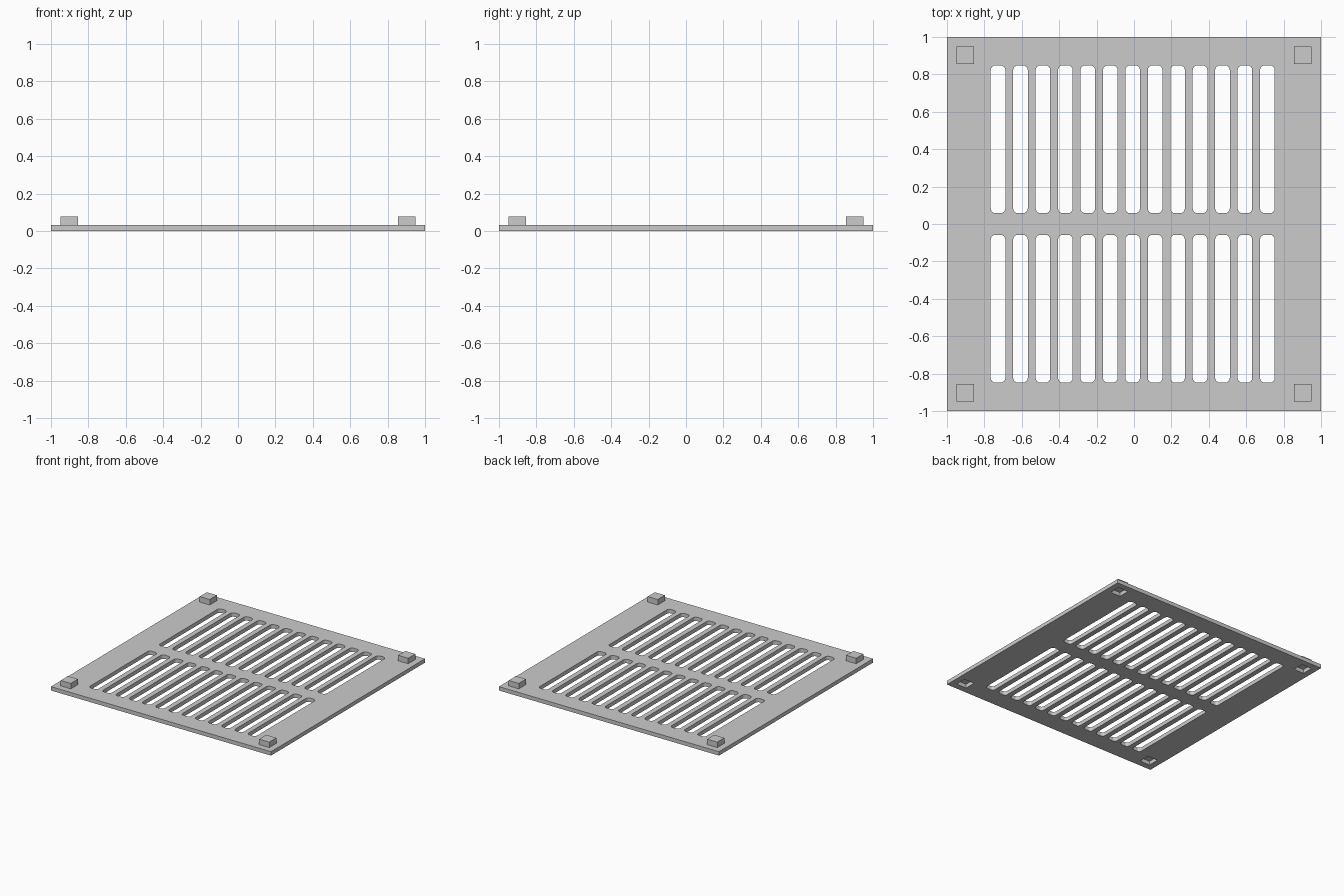
import bpy
import math

cube = bpy.data.objects.get("Cube")
if cube:
    bpy.data.objects.remove(cube, do_unlink=True)

THICK = 0.032
FOOT = 0.092
FOOT_TOP = 0.077
CORNER = 0.902

grey = bpy.data.materials.new("plain_grey")
grey.use_nodes = True
colour = (0.6, 0.6, 0.6, 1)
grey.diffuse_color = colour
grey.node_tree.nodes["Principled BSDF"].inputs["Base Color"].default_value = colour


def rounded_rect(cx, cy, w, h, r=0.0, steps=4):
    """Outline of a rectangle, with arcs at the corners when r is set."""
    points = []
    for i, (sx, sy) in enumerate([(1, 1), (-1, 1), (-1, -1), (1, -1)]):
        px, py = cx + sx * (w / 2 - r), cy + sy * (h / 2 - r)
        for k in range(steps + 1 if r else 1):
            a = math.pi / 2 * (i + k / steps)
            points.append((px + r * math.cos(a), py + r * math.sin(a)))
    return points


# Plate outline, two rows of slots, and square sockets under the feet
corners = [(x, y) for x in (-CORNER, CORNER) for y in (-CORNER, CORNER)]
outlines = [rounded_rect(0, 0, 2, 2)]
for row in (-1, 1):
    for i in range(13):
        outlines.append(rounded_rect(-0.727 + 0.12 * i, row * 0.453, 0.078, 0.79, 0.025))
outlines += [rounded_rect(x, y, FOOT, FOOT) for x, y in corners]

curve = bpy.data.curves.new("plate_profile", "CURVE")
curve.dimensions = "2D"
curve.fill_mode = "BOTH"
curve.extrude = THICK / 2
for outline in outlines:
    spline = curve.splines.new("POLY")
    spline.points.add(len(outline) - 1)
    for p, (x, y) in zip(spline.points, outline):
        p.co = (x, y, 0, 1)
    spline.use_cyclic_u = True
plate = bpy.data.objects.new("slotted_plate", curve)
bpy.context.collection.objects.link(plate)
plate.location.z = THICK / 2
bpy.ops.object.select_all(action="DESELECT")
plate.select_set(True)
bpy.context.view_layer.objects.active = plate
bpy.ops.object.convert(target="MESH")
plate = bpy.context.object
plate.data.materials.clear()
plate.data.materials.append(grey)
bpy.ops.object.shade_flat()

# Square feet standing over the sockets
for x, y in corners:
    name = ("front" if y < 0 else "back") + ("_right" if x < 0 else "_left") + "_foot"
    bpy.ops.mesh.primitive_cube_add(size=1, location=(x, y, (THICK + FOOT_TOP) / 2))
    foot = bpy.context.object
    foot.name = name
    foot.scale = (FOOT, FOOT, FOOT_TOP - THICK)
    foot.data.materials.append(grey)
